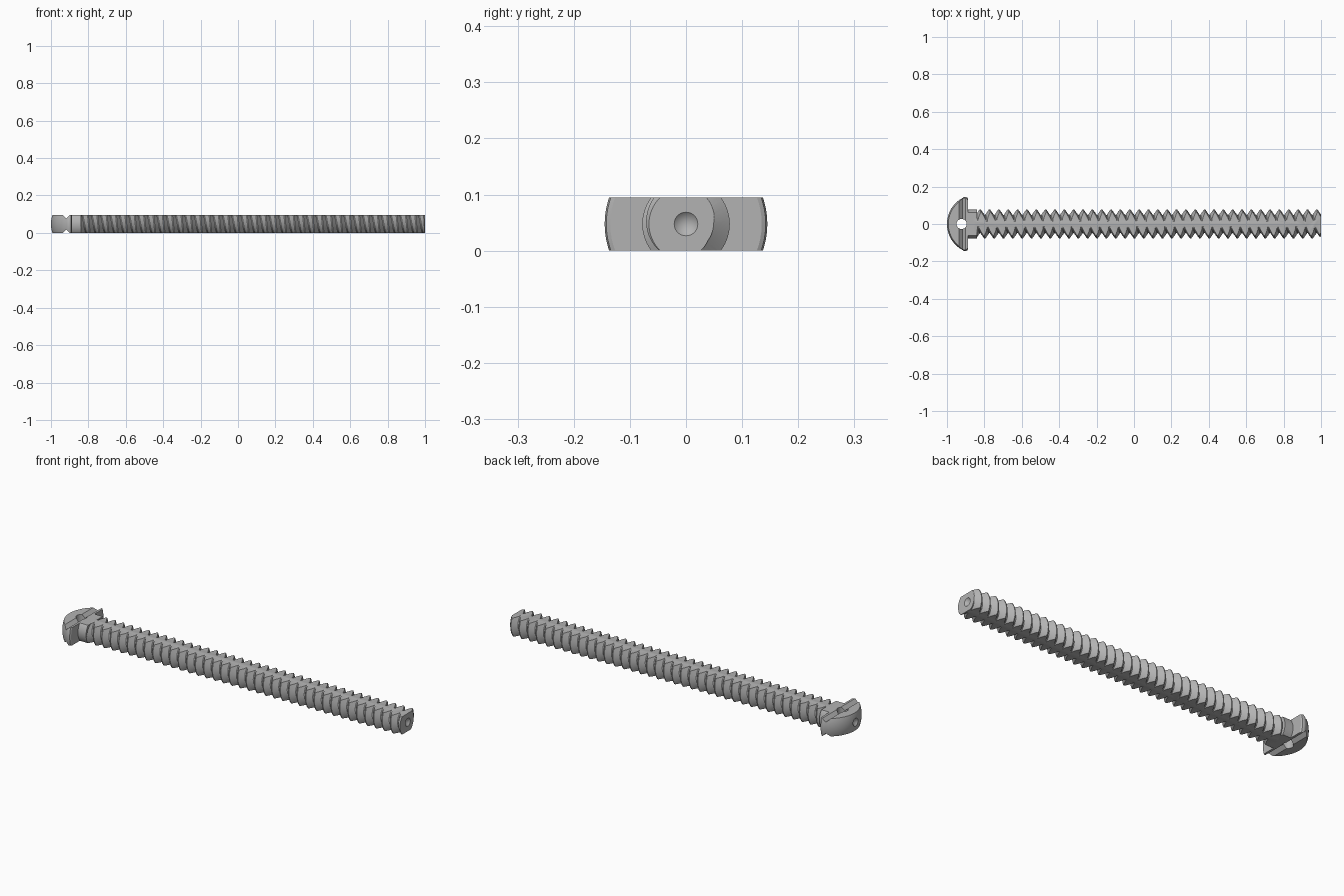
import bpy, bmesh, math
from mathutils import Vector

cube = bpy.data.objects.get("Cube")
if cube:
    bpy.data.objects.remove(cube, do_unlink=True)

HALF = 0.0475          # half thickness between the two flats
PITCH = 0.05
MINOR, MAJOR = 0.049, 0.078
SEG = 64

grey = bpy.data.materials.new("plain grey")
grey.use_nodes = True
grey.diffuse_color = (0.45, 0.45, 0.45, 1)
grey.node_tree.nodes["Principled BSDF"].inputs["Base Color"].default_value = grey.diffuse_color


def make_object(name, bm):
    bmesh.ops.recalc_face_normals(bm, faces=bm.faces[:])
    mesh = bpy.data.meshes.new(name)
    bm.to_mesh(mesh)
    bm.free()
    mesh.materials.append(grey)
    obj = bpy.data.objects.new(name, mesh)
    bpy.context.collection.objects.link(obj)
    return obj


def lathe(name, profile):
    """Revolve (x, radius) points around the x axis."""
    bm = bmesh.new()
    verts = [bm.verts.new((x, r, 0)) for x, r in profile]
    edges = [bm.edges.new(pair) for pair in zip(verts, verts[1:])]
    bmesh.ops.spin(bm, geom=verts + edges, cent=(0, 0, 0), axis=(1, 0, 0),
                   angle=math.tau, steps=SEG, use_merge=True)
    bmesh.ops.remove_doubles(bm, verts=bm.verts[:], dist=1e-5)
    return make_object(name, bm)


def cylinder(name, radius, depth, sides, turn, location):
    """Upright prism, optionally laid along y."""
    bpy.ops.mesh.primitive_cylinder_add(vertices=sides, radius=radius, depth=depth,
                                        location=location, rotation=turn)
    bpy.context.object.name = name
    return bpy.context.object


def boolean(obj, cutter, operation):
    mod = obj.modifiers.new("cut", 'BOOLEAN')
    mod.operation, mod.solver, mod.object = operation, 'EXACT', cutter
    bpy.context.view_layer.objects.active = obj
    bpy.ops.object.modifier_apply(modifier=mod.name)
    bpy.data.objects.remove(cutter, do_unlink=True)


def slice_closed(bm, point, normal):
    """Cut away everything on the normal's side and cap the opening."""
    cut = bmesh.ops.bisect_plane(bm, geom=bm.verts[:] + bm.edges[:] + bm.faces[:],
                                 plane_co=point, plane_no=normal, clear_outer=True)
    edges = [e for e in cut["geom_cut"] if isinstance(e, bmesh.types.BMEdge)]
    bmesh.ops.holes_fill(bm, edges=edges, sides=0)


def finish(obj):
    """Trim to the flats, stand on the floor and shade."""
    bm = bmesh.new()
    bm.from_mesh(obj.data)
    for side in (-1, 1):
        slice_closed(bm, Vector((0, 0, side * HALF)), Vector((0, 0, side)))
    bmesh.ops.translate(bm, verts=bm.verts[:], vec=(0, 0, HALF))
    bmesh.ops.recalc_face_normals(bm, faces=bm.faces[:])
    bm.to_mesh(obj.data)
    bm.free()
    bpy.ops.object.select_all(action='DESELECT')
    obj.select_set(True)
    bpy.context.view_layer.objects.active = obj
    bpy.ops.object.shade_smooth_by_angle(angle=math.radians(28))


# Threaded shaft: a tooth profile swept along a right-handed helix
tooth = [(0.0, MINOR), (0.1, MINOR), (0.5, MAJOR), (0.6, MAJOR)]
turns = 43
rows = [(turn + f, r) for turn in range(turns) for f, r in tooth]
bm = bmesh.new()
columns = []
for j in range(SEG + 1):
    a = math.tau * j / SEG
    columns.append([bm.verts.new((-1.0 + PITCH * (t + j / SEG), r * math.cos(a), r * math.sin(a)))
                    for t, r in rows])
for left, right in zip(columns, columns[1:]):
    for k in range(len(rows) - 1):
        bm.faces.new((left[k], left[k + 1], right[k + 1], right[k]))
bmesh.ops.remove_doubles(bm, verts=bm.verts[:], dist=1e-5)
bmesh.ops.triangulate(bm, faces=bm.faces[:])
slice_closed(bm, Vector((-0.9, 0, 0)), Vector((-1, 0, 0)))
slice_closed(bm, Vector((1.02, 0, 0)), Vector((1, 0, 0)))
shaft = make_object("threaded_shaft", bm)

# Chamfered tip with a conical centre mark
envelope = lathe("shaft_envelope", [(-0.86, 0), (-0.86, 0.1), (0.965, 0.1),
                                    (1.0, 0.066), (1.0, 0.021), (0.98, 0)])
boolean(shaft, envelope, 'INTERSECT')
finish(shaft)

# Domed head with rounded rim, centre mark and plain collar
ball = 0.158
dome = []
for i in range(13):
    r = 0.021 + (0.14 - 0.021) * i / 12
    dome.append((-1.0 + ball - math.sqrt(ball ** 2 - r ** 2), r))
profile = [(-0.98, 0)] + dome + [(-0.909, 0.144), (-0.9, 0.145), (-0.892, 0.142), (-0.888, 0.135),
                                 (-0.888, MAJOR), (-0.84, MAJOR), (-0.84, 0)]
head = lathe("domed_head", profile)

# Cross hole and the V grooves on both flats
boolean(head, cylinder("cross_hole", 0.027, 0.4, 32, (0, 0, 0), (-0.922, 0, 0)), 'DIFFERENCE')
for side in (-1, 1):
    groove = cylinder("groove_cutter", 0.018, 0.5, 4, (math.pi / 2, 0, 0), (-0.918, 0, side * HALF))
    boolean(head, groove, 'DIFFERENCE')
finish(head)
